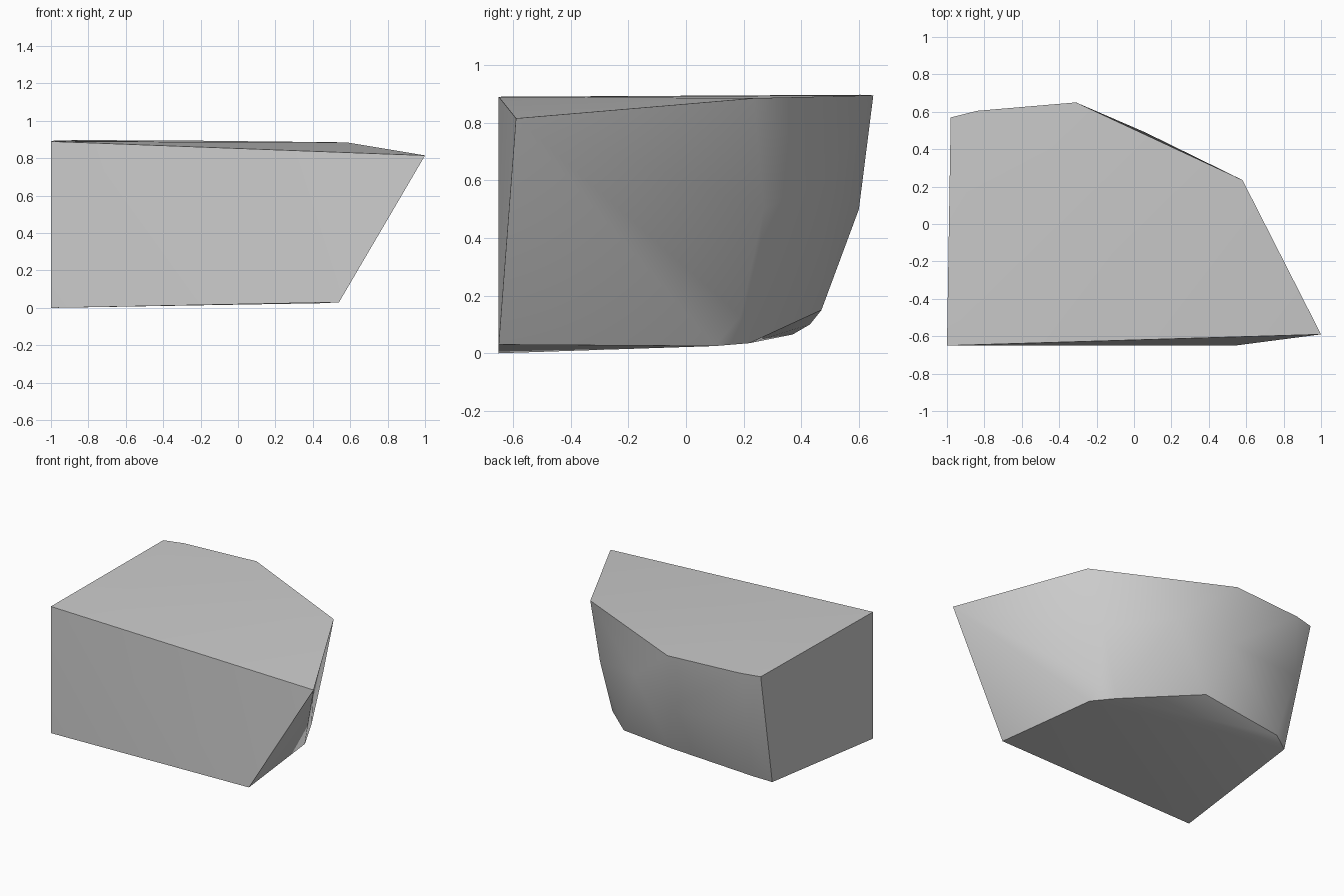
import bpy
import bmesh
import math

cube = bpy.data.objects.get("Cube")
if cube:
    bpy.data.objects.remove(cube, do_unlink=True)

# Plain grey stone
stone = bpy.data.materials.new("grey_stone")
stone.use_nodes = True
grey = (0.6, 0.6, 0.6, 1)
stone.diffuse_color = grey
stone.node_tree.nodes["Principled BSDF"].inputs["Base Color"].default_value = grey

# Corners of the chunk, level by level
top_rim = [(-1, -.65, .89), (1, -.59, .815), (.58, .235, .885),
           (-.31, .65, .895), (-.84, .605, .897), (-.98, .57, .895)]
back_bulge = [(.48, .27, .5), (.06, .49, .6), (-.3, .6, .5), (-.87, .55, .5)]
lower_rim = [(.44, .19, .13), (-.2, .47, .15), (-.82, .43, .1)]
base_rim = [(-1, -.65, 0), (.54, -.65, .03), (.45, .1, .025),
            (.33, .22, .035), (-.93, .37, .065)]

# Skin the corners into one faceted block
bm = bmesh.new()
for point in top_rim + back_bulge + lower_rim + base_rim:
    bm.verts.new(point)
hull = bmesh.ops.convex_hull(bm, input=bm.verts[:])
loose = [v for v in bm.verts if not v.link_faces]
bmesh.ops.delete(bm, geom=loose, context='VERTS')
bmesh.ops.recalc_face_normals(bm, faces=bm.faces[:])
mesh = bpy.data.meshes.new("stone_chunk")
bm.to_mesh(mesh)
bm.free()

rock = bpy.data.objects.new("stone_chunk", mesh)
bpy.context.collection.objects.link(rock)
mesh.materials.append(stone)

# Soft worn back, crisp broken edges
bpy.ops.object.select_all(action='DESELECT')
rock.select_set(True)
bpy.context.view_layer.objects.active = rock
bpy.ops.object.shade_smooth_by_angle(angle=math.radians(40))
